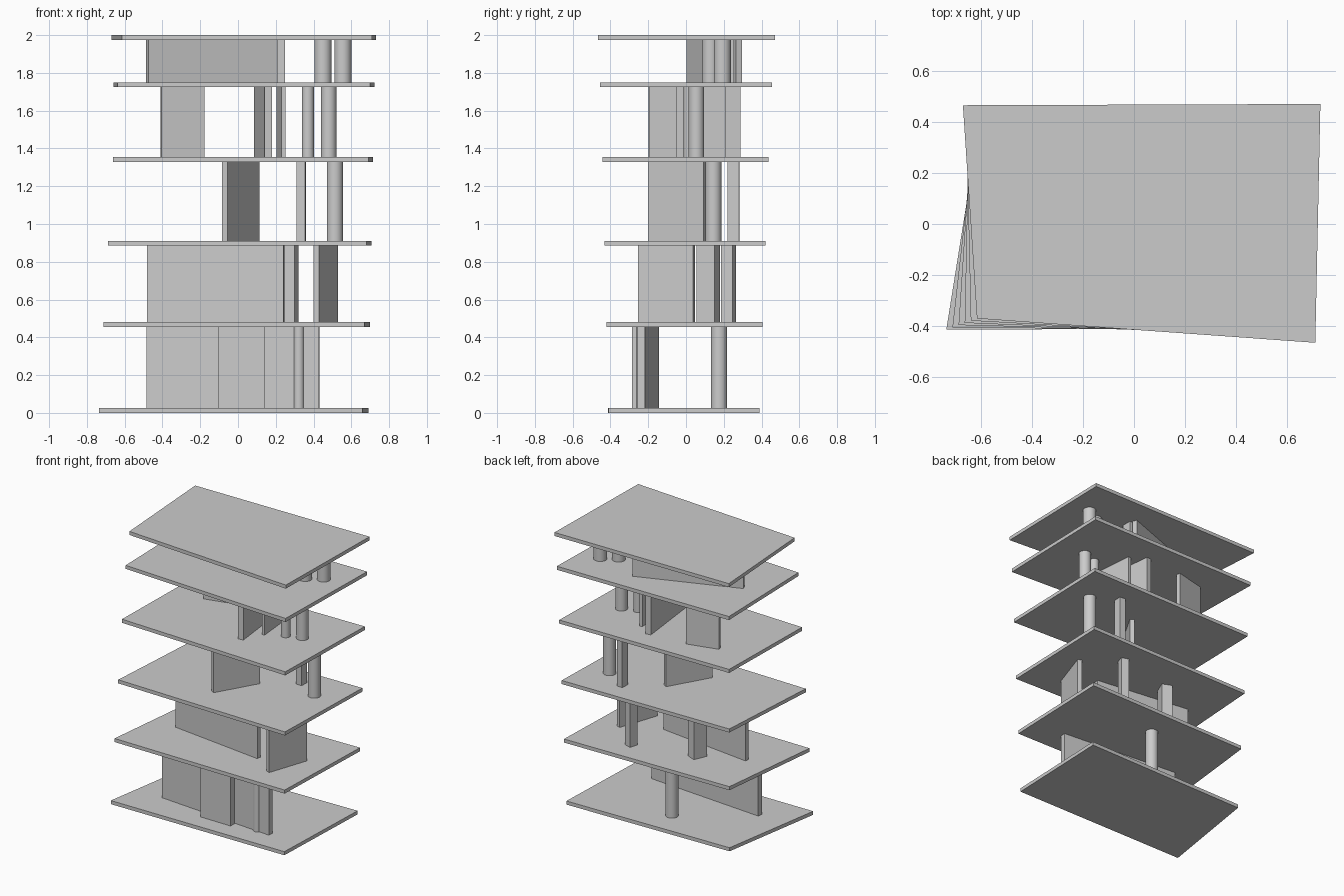
import bpy
import bmesh
from math import atan2, hypot
from mathutils import Vector

old = bpy.data.objects.get("Cube")
if old:
    bpy.data.objects.remove(old, do_unlink=True)

grey = bpy.data.materials.new("concrete grey")
grey.use_nodes = True
COLOUR = (0.6, 0.6, 0.6, 1)
grey.diffuse_color = COLOUR
grey.node_tree.nodes["Principled BSDF"].inputs["Base Color"].default_value = COLOUR

SLAB = 0.026
FLOORS = [0.0, 0.455, 0.885, 1.329, 1.724, 1.974]


def prism(name, outline, z0, z1):
    """Extrude a flat outline from z0 up to z1."""
    bm = bmesh.new()
    base = bm.faces.new([bm.verts.new((x, y, z0)) for x, y in outline])
    top = bmesh.ops.extrude_face_region(bm, geom=[base])["geom"]
    verts = [g for g in top if isinstance(g, bmesh.types.BMVert)]
    bmesh.ops.translate(bm, verts=verts, vec=(0, 0, z1 - z0))
    bmesh.ops.recalc_face_normals(bm, faces=bm.faces)
    mesh = bpy.data.meshes.new(name)
    bm.to_mesh(mesh)
    bm.free()
    mesh.materials.append(grey)
    obj = bpy.data.objects.new(name, mesh)
    bpy.context.collection.objects.link(obj)
    return obj


def storey(level):
    return FLOORS[level] + SLAB, FLOORS[level + 1]


def wall(name, level, start, end, thick):
    """Upright wall or post whose centre line runs from start to end."""
    a, b = Vector(start), Vector(end)
    d = (b - a).normalized()
    n = Vector((-d.y, d.x)) * thick / 2
    prism(name, [a - n, b - n, b + n, a + n], *storey(level))


def column(name, level, x, y, r):
    z0, z1 = storey(level)
    bpy.ops.mesh.primitive_cylinder_add(vertices=32, radius=r, depth=z1 - z0,
                                        location=(x, y, (z0 + z1) / 2))
    obj = bpy.context.object
    obj.name = name
    obj.data.materials.append(grey)
    bpy.ops.object.shade_smooth_by_angle()


# Floor slabs, their corners drifting steadily from the lowest to the highest
low = [(-0.735, -0.413), (0.66, -0.41), (0.69, 0.39), (-0.61, 0.37)]
high = [(-0.615, -0.37), (0.71, -0.465), (0.73, 0.47), (-0.67, 0.465)]
for i, z in enumerate(FLOORS):
    corners = [Vector(a).lerp(Vector(b), i / 5) for a, b in zip(low, high)]
    prism(f"floor_slab_{i}", corners, z, z + SLAB)

# Ground storey
wall("ground_long_wall", 0, (-0.483, -0.163), (0.43, -0.238), 0.04)
wall("ground_front_panel", 0, (-0.105, -0.26), (0.14, -0.263), 0.045)
column("ground_front_column", 0, 0.322, -0.238, 0.028)
column("ground_back_column", 0, -0.01, 0.175, 0.043)

# First storey
wall("first_long_wall", 1, (-0.48, -0.015), (0.243, -0.108), 0.03)
wall("first_side_wall", 1, (0.415, -0.25), (0.515, 0.043), 0.032)
wall("first_left_post", 1, (-0.195, 0.07), (-0.155, 0.165), 0.075)
wall("first_right_post", 1, (0.273, 0.195), (0.293, 0.255), 0.055)

# Second storey
wall("second_angled_wall", 2, (-0.07, -0.193), (0.1, 0.1), 0.032)
wall("second_post", 2, (0.333, 0.222), (0.337, 0.283), 0.046)
column("second_column", 2, 0.513, 0.145, 0.043)

# Third storey
wall("third_back_wall", 3, (-0.408, 0.195), (-0.182, 0.25), 0.03)
wall("third_long_fin", 3, (0.16, -0.197), (0.105, 0.285), 0.04)
wall("third_short_fin", 3, (0.24, -0.053), (0.215, 0.21), 0.022)
column("third_small_column", 3, 0.37, 0.02, 0.032)
column("third_large_column", 3, 0.48, 0.055, 0.041)

# Top storey
wall("top_long_wall", 4, (-0.48, 0.018), (0.23, 0.28), 0.035)
wall("top_post", 4, (0.228, 0.18), (0.228, 0.255), 0.044)
column("top_inner_column", 4, 0.45, 0.13, 0.045)
column("top_outer_column", 4, 0.555, 0.192, 0.045)
